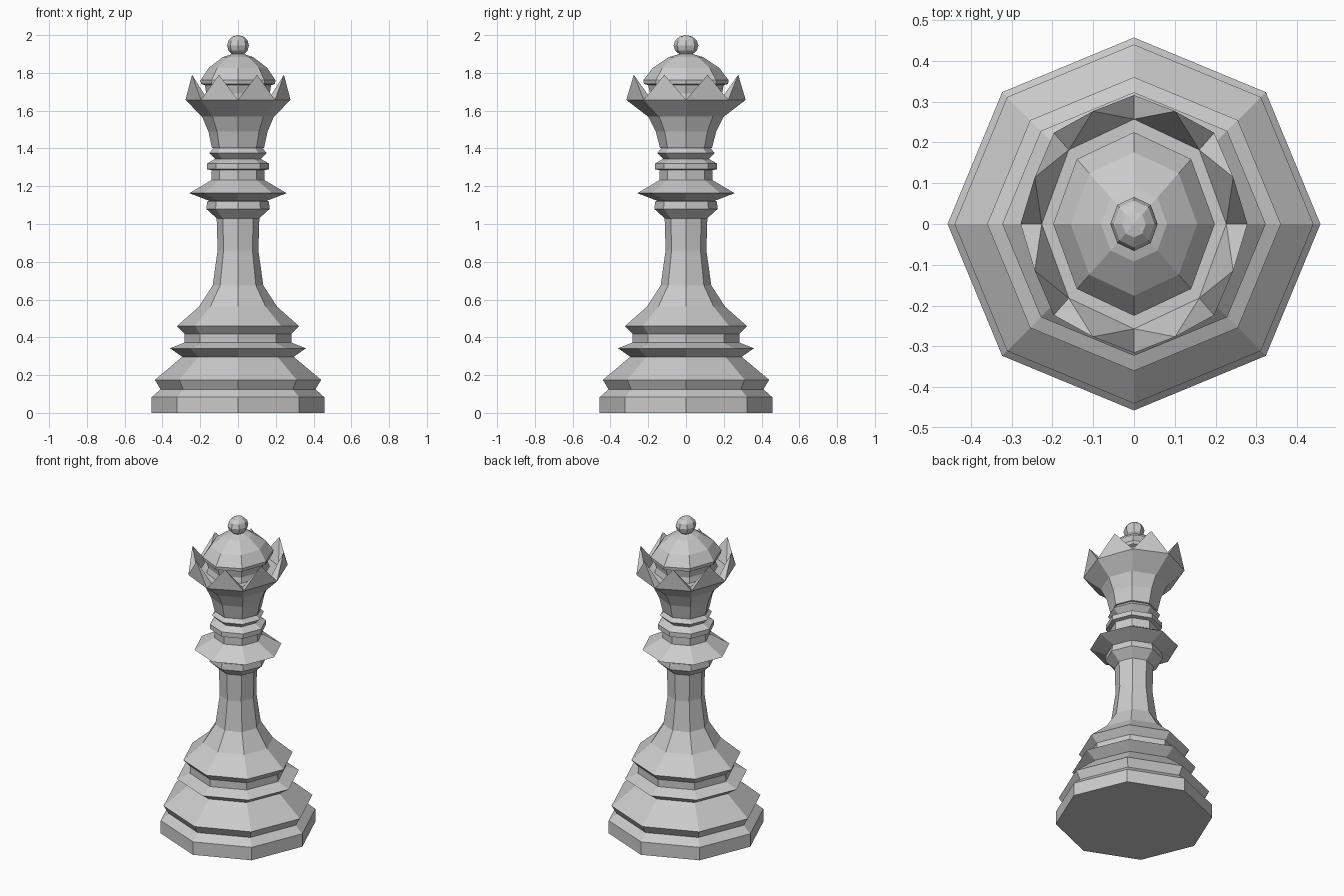
import bpy, bmesh, math
from mathutils import Matrix

if "Cube" in bpy.data.objects:
    bpy.data.objects.remove(bpy.data.objects["Cube"])

N = 8
SX = 0.88  # the head is slightly narrower across x


def ring(bm, r, z, sx=1.0):
    return [bm.verts.new((r * sx * math.cos(2 * math.pi * i / N),
                          r * math.sin(2 * math.pi * i / N), z)) for i in range(N)]


def loft(bm, profile):
    rings = [ring(bm, *p) for p in profile]
    for a, b in zip(rings, rings[1:]):
        for i in range(N):
            j = (i + 1) % N
            bm.faces.new((a[i], a[j], b[j], b[i]))
    return rings


def finish(bm, name):
    bmesh.ops.recalc_face_normals(bm, faces=bm.faces)
    mesh = bpy.data.meshes.new(name)
    bm.to_mesh(mesh)
    bm.free()
    obj = bpy.data.objects.new(name, mesh)
    bpy.context.collection.objects.link(obj)
    return obj


# Turned base, stem and collars (radius, height)
bm = bmesh.new()
rings = loft(bm, [
    (0.457, 0), (0.457, 0.083), (0.41, 0.125), (0.44, 0.175), (0.295, 0.297),
    (0.36, 0.342), (0.283, 0.372), (0.283, 0.418), (0.323, 0.46),
    (0.207, 0.562), (0.134, 0.675), (0.108, 0.86), (0.113, 1.03),
    (0.168, 1.08), (0.163, 1.12), (0.15, 1.122), (0.257, 1.163),
    (0.14, 1.233), (0.14, 1.285), (0.165, 1.29), (0.165, 1.32),
    (0.12, 1.345), (0.153, 1.376), (0.125, 1.405)])
bm.faces.new(rings[0])
bm.faces.new(rings[-1])
finish(bm, "base_and_stem")

# Flared crown with a pointed spike on every rim edge
bm = bmesh.new()
rings = loft(bm, [(0.138, 1.403, 1.0), (0.16, 1.49, 0.98),
                  (0.2, 1.568, 0.95), (0.316, 1.657, SX)])
bm.faces.new(rings[0])
outer = rings[-1]
inner = ring(bm, 0.257, 1.657, SX)
for i in range(N):
    j = (i + 1) % N
    mid = (outer[i].co + outer[j].co) / 2
    tip = bm.verts.new((mid.x * 1.025, mid.y * 1.025, 1.79))
    for a, b in ((outer[i], outer[j]), (outer[j], inner[j]),
                 (inner[j], inner[i]), (inner[i], outer[i])):
        bm.faces.new((a, b, tip))
bm.faces.new(inner)
finish(bm, "crown")

# Dome inside the crown
bm = bmesh.new()
rings = loft(bm, [(r, z, SX) for r, z in (
    (0.2, 1.657), (0.19, 1.69), (0.2, 1.735), (0.223, 1.742), (0.225, 1.762),
    (0.176, 1.827), (0.092, 1.883), (0.035, 1.9))])
bm.faces.new(rings[0])
bm.faces.new(rings[-1])
finish(bm, "dome")

# Ball on top
bm = bmesh.new()
bmesh.ops.create_uvsphere(bm, u_segments=N, v_segments=6, radius=1,
                          matrix=Matrix.Translation((0, 0, 1.945))
                          @ Matrix.Diagonal((0.058, 0.066, 0.055, 1)))
finish(bm, "top_ball")
